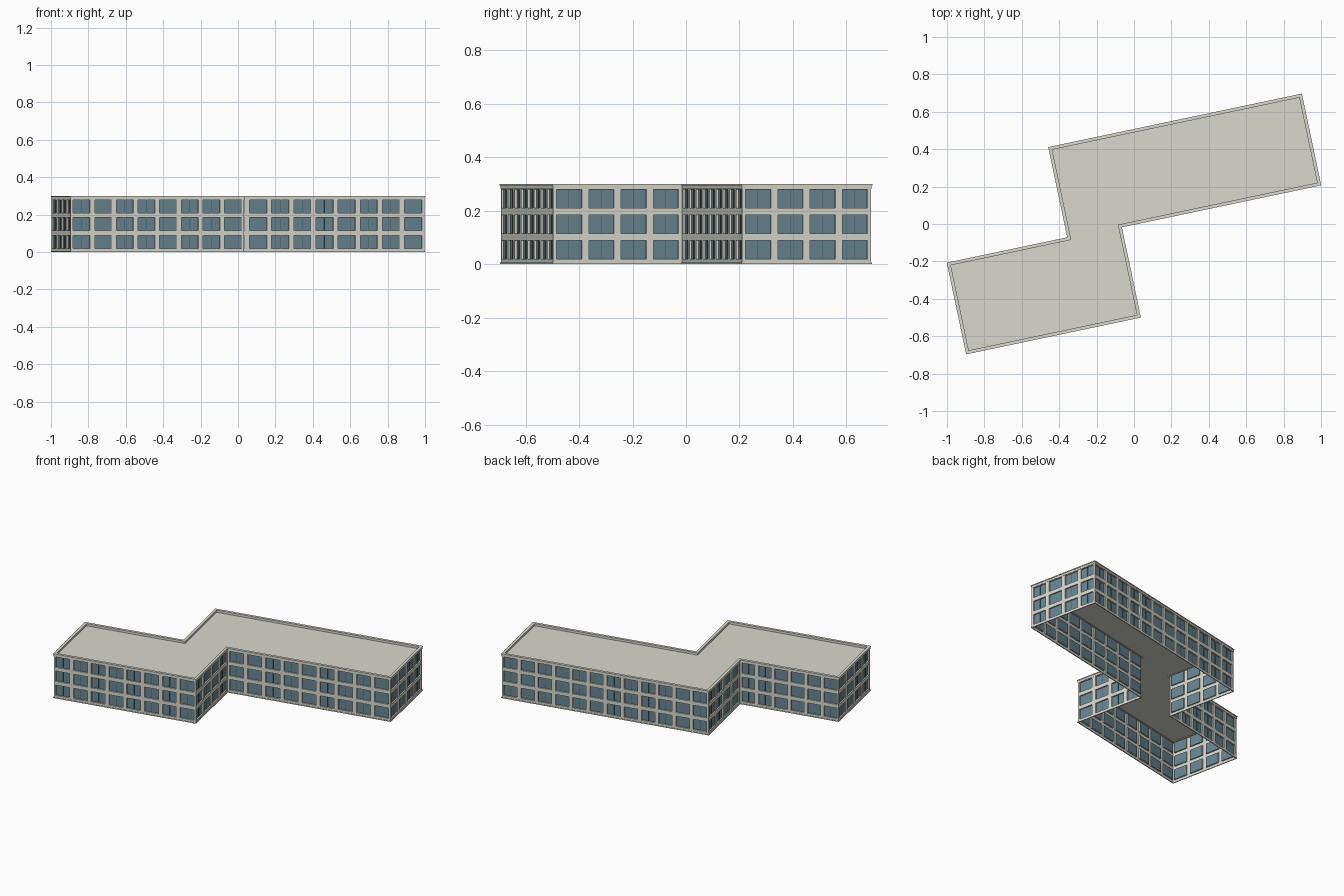
import bpy, bmesh, math
from mathutils import Matrix, Vector

if "Cube" in bpy.data.objects:
    bpy.data.objects.remove(bpy.data.objects["Cube"])

TURN = Matrix.Rotation(math.radians(11.9), 4, 'Z')

# Counter-clockwise footprint in the building's own axes
U, V, NOTCH_L, NOTCH_R = 1.018, 0.493, -0.360, -0.071
FOOT = [Vector(p) for p in [
    (NOTCH_L, V), (NOTCH_L, 0), (-U, 0), (-U, -V),
    (NOTCH_R, -V), (NOTCH_R, 0), (U, 0), (U, V)]]


def material(name, rgb):
    m = bpy.data.materials.new(name)
    m.diffuse_color = (*rgb, 1)
    m.use_nodes = True
    m.node_tree.nodes["Principled BSDF"].inputs["Base Color"].default_value = m.diffuse_color
    return m


WALL = material("pale_concrete", (0.69, 0.69, 0.62))
ROOF = material("roof_grey", (0.69, 0.69, 0.63))
GLASS = material("blue_glass", (0.14, 0.235, 0.28))
DARK = material("dark_frame", (0.09, 0.10, 0.10))


def finish(bm, name, mats):
    bm.transform(TURN)
    me = bpy.data.meshes.new(name)
    bm.to_mesh(me)
    bm.free()
    for m in mats:
        me.materials.append(m)
    ob = bpy.data.objects.new(name, me)
    bpy.context.collection.objects.link(ob)
    return ob


def outline(d):
    """Footprint pushed outward by d."""
    pts = []
    for i, p in enumerate(FOOT):
        a = (p - FOOT[i - 1]).normalized()
        b = (FOOT[(i + 1) % len(FOOT)] - p).normalized()
        pts.append(p + d * (Vector((a.y, -a.x)) + Vector((b.y, -b.x))))
    return pts


def ring(name, out, inn, z0, z1, mat):
    """Band that follows the footprint."""
    bm = bmesh.new()
    loops = [[bm.verts.new((p.x, p.y, z)) for p in outline(d)]
             for d, z in ((out, z0), (out, z1), (inn, z1), (inn, z0))]
    n = len(FOOT)
    for k in range(4):
        a, b = loops[k], loops[(k + 1) % 4]
        for i in range(n):
            j = (i + 1) % n
            bm.faces.new((a[i], a[j], b[j], b[i]))
    return finish(bm, name, [mat])


# Facades: a grid of piers and spandrels with recessed windows
FLOORS = [0.019, 0.114, 0.209]
WIN_H, RECESS, FRAME, TOP = 0.070, 0.008, 0.0012, 0.290


def facade(name, p0, p1):
    length = (p1 - p0).length
    along = (p1 - p0).normalized()
    out = Vector((along.y, -along.x))
    bays = round(length / 0.119)
    pitch = length / bays
    half = pitch * 0.39
    centres = [(i + 0.5) * pitch for i in range(bays)]
    ss = [0] + [c + k * half for c in centres for k in (-1, 1)] + [length]
    zs = [0] + [z + k for z in FLOORS for k in (0, WIN_H)] + [TOP]

    def at(s, d, z):
        q = p0 + along * s + out * d
        return (q.x, q.y, z)

    bm = bmesh.new()
    grid = [[bm.verts.new(at(s, 0, z)) for z in zs] for s in ss]
    windows = []
    for i in range(len(ss) - 1):
        for j in range(len(zs) - 1):
            f = bm.faces.new((grid[i][j], grid[i + 1][j],
                              grid[i + 1][j + 1], grid[i][j + 1]))
            if i % 2 and j % 2:
                windows.append(f)
    bm.normal_update()
    # Concrete reveals, then a slim frame around the glass
    bmesh.ops.inset_individual(bm, faces=windows, thickness=0.0003, depth=-RECESS)
    frames = bmesh.ops.inset_individual(bm, faces=windows, thickness=FRAME,
                                        depth=0)["faces"]
    for f in frames:
        f.material_index = 2
    for f in windows:
        f.material_index = 1
    # Thin upright bar in the middle of each window
    w = 0.0007
    for c in centres:
        sec = [(c - w, -RECESS), (c - w, -0.006), (c + w, -0.006), (c + w, -RECESS)]
        for z in FLOORS:
            lo = [bm.verts.new(at(s, d, z)) for s, d in sec]
            hi = [bm.verts.new(at(s, d, z + WIN_H)) for s, d in sec]
            for k in range(3):
                f = bm.faces.new((lo[k], hi[k], hi[k + 1], lo[k + 1]))
                f.normal_flip()
                f.material_index = 2
    bmesh.ops.recalc_face_normals(bm, faces=[f for f in bm.faces if f.material_index == 9])
    return finish(bm, name, [WALL, GLASS, DARK])


NAMES = ["notch_left", "rear_wing", "left_end", "front",
         "notch_right", "front_wing", "right_end", "rear"]
for i, nm in enumerate(NAMES):
    facade(nm + "_facade", FOOT[i], FOOT[(i + 1) % len(FOOT)])

# Plinth strip, parapet and its coping
ring("plinth", 0.003, -0.003, 0.0, 0.006, WALL)
ring("parapet", 0.0015, -0.012, 0.281, 0.294, WALL)
ring("coping", 0.004, -0.014, 0.294, 0.300, WALL)

# Flat roof, open underneath
bm = bmesh.new()
bm.faces.new([bm.verts.new((p.x, p.y, 0.284)) for p in outline(-0.002)])
finish(bm, "flat_roof", [ROOF])
